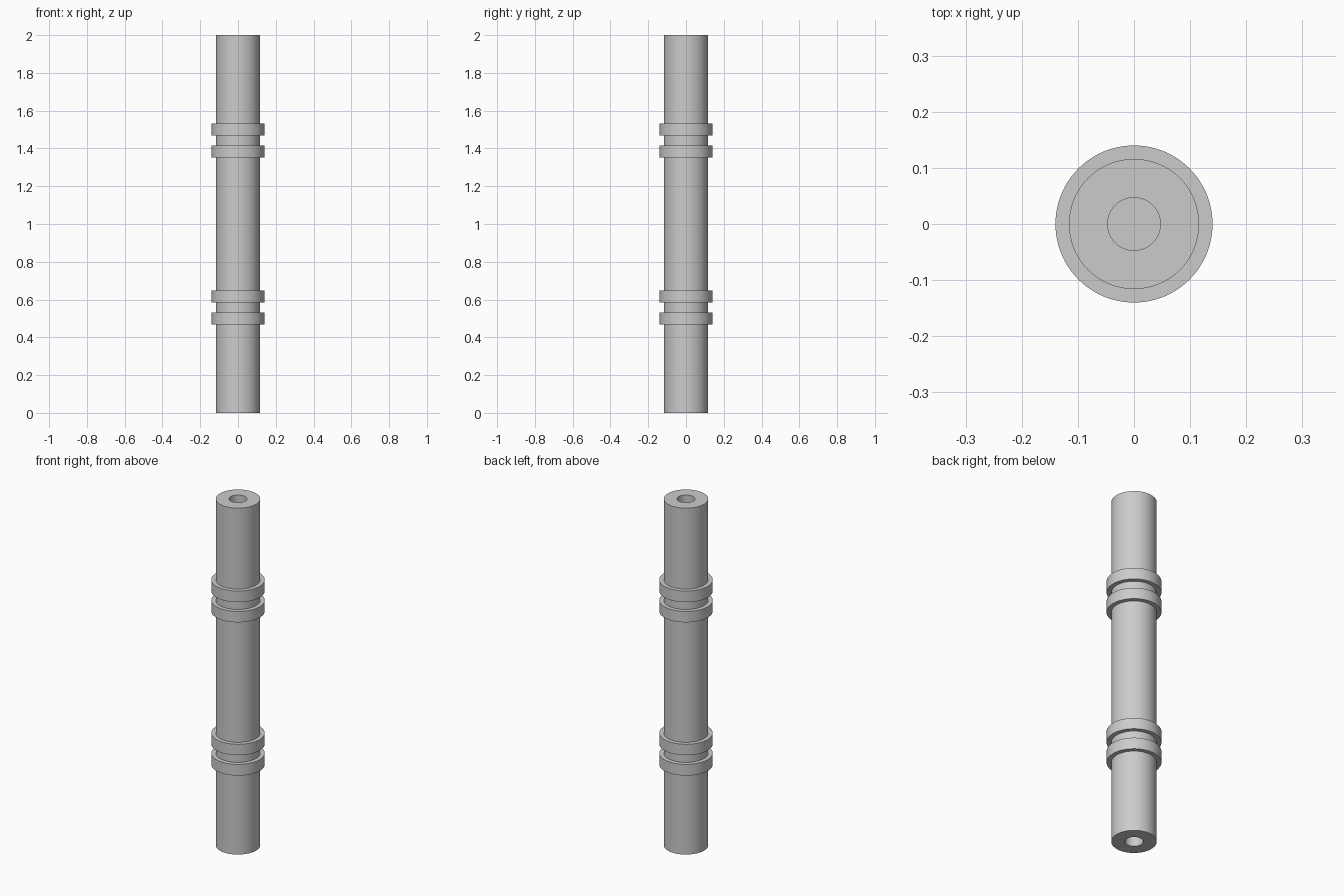
import bpy, bmesh, math

if "Cube" in bpy.data.objects:
    bpy.data.objects.remove(bpy.data.objects["Cube"])

SIDES = 96
R_SHAFT, R_COLLAR, R_BORE = 0.116, 0.14, 0.047
LENGTH, BORE_DEPTH = 2.0, 0.2

steel = bpy.data.materials.new("plain grey")
steel.use_nodes = True
GREY = (0.6, 0.6, 0.6, 1.0)
steel.diffuse_color = GREY
steel.node_tree.nodes["Principled BSDF"].inputs["Base Color"].default_value = GREY


def lathe(name, profile, closed=False):
    """Turn an (r, z) profile, listed bottom to top on its outside, about z."""
    bm = bmesh.new()
    verts = [bm.verts.new((r, 0, z)) for r, z in profile]
    pairs = list(zip(verts, verts[1:])) + ([(verts[-1], verts[0])] if closed else [])
    edges = [bm.edges.new(p) for p in pairs]
    bmesh.ops.spin(bm, geom=verts + edges, cent=(0, 0, 0), axis=(0, 0, 1),
                   angle=2 * math.pi, steps=SIDES, use_merge=True)
    bmesh.ops.remove_doubles(bm, verts=bm.verts, dist=1e-5)
    bmesh.ops.recalc_face_normals(bm, faces=bm.faces)
    mesh = bpy.data.meshes.new(name)
    bm.to_mesh(mesh)
    bm.free()
    mesh.materials.append(steel)
    obj = bpy.data.objects.new(name, mesh)
    bpy.context.collection.objects.link(obj)
    bpy.ops.object.select_all(action='DESELECT')
    obj.select_set(True)
    bpy.context.view_layer.objects.active = obj
    bpy.ops.object.shade_smooth_by_angle(angle=math.radians(30))
    return obj


# Shaft with a blind bore in each end
lower = [(0, BORE_DEPTH), (R_BORE, BORE_DEPTH), (R_BORE, 0), (R_SHAFT, 0)]
upper = [(r, LENGTH - z) for r, z in reversed(lower)]
lathe("shaft", lower + upper)

# Two pairs of collars, mirrored about mid-length
for label, z0, z1 in (("outer", 0.467, 0.532), ("inner", 0.585, 0.648)):
    for end in ("lower", "upper"):
        a, b = (z0, z1) if end == "lower" else (LENGTH - z1, LENGTH - z0)
        r_in = R_SHAFT - 0.004
        lathe(f"{end}_{label}_collar",
              [(r_in, a), (R_COLLAR, a), (R_COLLAR, b), (r_in, b)], closed=True)
